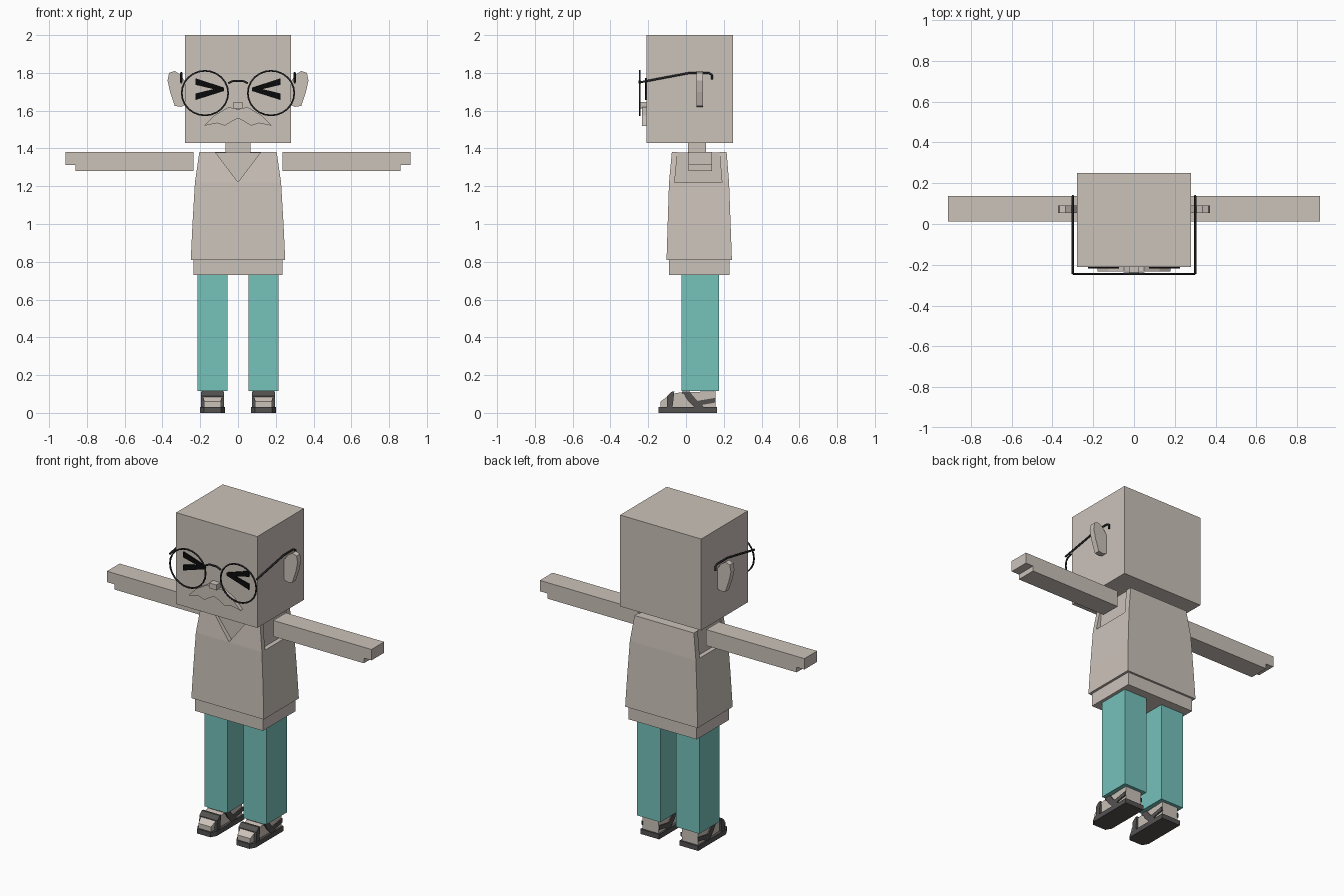
import bpy, bmesh, math

old = bpy.data.objects.get("Cube")
if old:
    bpy.data.objects.remove(old)


def material(name, rgb):
    m = bpy.data.materials.new(name)
    m.use_nodes = True
    m.diffuse_color = (*rgb, 1)
    m.node_tree.nodes["Principled BSDF"].inputs["Base Color"].default_value = (*rgb, 1)
    return m


BEIGE = material("beige", (0.60, 0.54, 0.49))
TEAL = material("teal", (0.18, 0.54, 0.50))
GREY = material("dark grey", (0.09, 0.085, 0.083))
FRAME = material("frame black", (0.02, 0.02, 0.022))
BLACK = material("eye black", (0.003, 0.003, 0.003))


def finish(name, bm, mat):
    bmesh.ops.recalc_face_normals(bm, faces=bm.faces)
    me = bpy.data.meshes.new(name)
    bm.to_mesh(me)
    bm.free()
    me.materials.append(mat)
    ob = bpy.data.objects.new(name, me)
    bpy.context.collection.objects.link(ob)
    return ob


def box(name, x, y, z, mat):
    bm = bmesh.new()
    bmesh.ops.create_cube(bm, size=1)
    for v in bm.verts:
        v.co = [(r[0] + r[1]) / 2 + c * (r[1] - r[0]) for c, r in zip(v.co, (x, y, z))]
    return finish(name, bm, mat)


def prism(name, outline, axis, a, b, mat):
    """Extrude an outline along an axis from a to b."""
    bm = bmesh.new()
    place = {"x": lambda p, t: (t, p[0], p[1]),
             "y": lambda p, t: (p[0], t, p[1]),
             "z": lambda p, t: (p[0], p[1], t)}[axis]
    near, far = ([bm.verts.new(place(p, t)) for p in outline] for t in (a, b))
    bm.faces.new(near)
    bm.faces.new(far)
    for i in range(len(near)):
        j = (i + 1) % len(near)
        bm.faces.new((near[i], near[j], far[j], far[i]))
    return finish(name, bm, mat)


def wire(name, points, mat, radius, cyclic=False):
    cu = bpy.data.curves.new(name, "CURVE")
    cu.dimensions = "3D"
    cu.bevel_depth = radius
    cu.bevel_resolution = 1
    cu.use_fill_caps = True
    sp = cu.splines.new("POLY")
    sp.points.add(len(points) - 1)
    for p, co in zip(sp.points, points):
        p.co = (*co, 1)
    sp.use_cyclic_u = cyclic
    cu.materials.append(mat)
    ob = bpy.data.objects.new(name, cu)
    bpy.context.collection.objects.link(ob)
    return ob


def mx(points, s):
    return [(s * p[0], *p[1:]) for p in points]


# Head, neck and nose
box("head", (-0.28, 0.28), (-0.21, 0.25), (1.43, 2.0), BEIGE)
box("neck", (-0.065, 0.065), (0.01, 0.105), (1.36, 1.45), BEIGE)
box("nose", (-0.025, 0.025), (-0.25, -0.2), (1.612, 1.645), BEIGE)

# Moustache, mirrored from its left half
half = [(0, 1.608), (0.05, 1.619), (0.125, 1.575), (0.18, 1.52), (0.11, 1.534),
        (0.07, 1.52), (0.03, 1.545), (0, 1.56)]
prism("moustache", half + mx(half[-2:0:-1], -1), "y", -0.233, -0.205, BEIGE)

# Torso: hem, shirt core and sleeveless vest
box("shirt_hem", (-0.235, 0.235), (-0.09, 0.23), (0.73, 0.83), BEIGE)
box("shirt", (-0.2, 0.2), (-0.06, 0.2), (0.8, 1.378), BEIGE)
bm = bmesh.new()
rings = [[bm.verts.new((x, y, z)) for x, y in ((-w, f), (w, f), (w, b), (-w, b))]
         for w, f, b, z in ((0.25, -0.103, 0.243, 0.81), (0.241, -0.097, 0.236, 1.0),
                            (0.228, -0.09, 0.228, 1.22))]
bm.faces.new(rings[0])
bm.faces.new(rings[-1])
for lo, hi in zip(rings, rings[1:]):
    for i in range(4):
        j = (i + 1) % 4
        bm.faces.new((lo[i], lo[j], hi[j], hi[i]))
finish("vest", bm, BEIGE)


def lean(ob, amount):
    """Tilt an upper vest panel towards the middle with height."""
    for v in ob.data.vertices:
        v.co.y += amount * (v.co.z - 1.22) / 0.16


collar = [(0.228, 1.22), (0.205, 1.38), (0.12, 1.38), (0, 1.222)]
lean(prism("vest_front", collar + mx(collar[-2::-1], -1), "y", -0.09, -0.06, BEIGE), 0.015)
back = [(0.228, 1.22), (0.205, 1.38)]
lean(prism("vest_back", back + mx(back[::-1], -1), "y", 0.19, 0.228, BEIGE), -0.013)

# Glasses bridge
wire("glasses_bridge", [(-0.052, -0.245, 1.745), (-0.025, -0.245, 1.758), (0.025, -0.245, 1.758),
                        (0.052, -0.245, 1.745)], FRAME, 0.006)

# Paired parts
arm = [(0.235, 1.28), (0.86, 1.28), (0.86, 1.312), (0.913, 1.312), (0.913, 1.38), (0.235, 1.38)]
ear = [(0.27, 1.635), (0.3, 1.62), (0.335, 1.625), (0.36, 1.7), (0.373, 1.76),
       (0.365, 1.8), (0.335, 1.81), (0.305, 1.79), (0.27, 1.74)]
eye = [(0.226, 1.772), (0.226, 1.737), (0.13, 1.714), (0.226, 1.691), (0.226, 1.656),
       (0.074, 1.704), (0.074, 1.722)]
sole = [(0.07, 0.165), (0.07, -0.11), (0.09, -0.145), (0.18, -0.145), (0.2, -0.11), (0.2, 0.165)]
foot = [(-0.135, 0.02), (-0.135, 0.06), (-0.08, 0.1), (-0.03, 0.108), (0.155, 0.115), (0.155, 0.02)]
toe_strap = [(-0.102, 0.025), (-0.1, 0.09), (-0.075, 0.112), (-0.062, 0.112), (-0.072, 0.025)]
ankle_strap = [(-0.02, 0.112), (0.02, 0.112), (0.05, 0.075), (0.1, 0.025), (0.05, 0.025), (0.01, 0.065)]
heel_strap = [(0.04, 0.06), (0.157, 0.08), (0.157, 0.055), (0.07, 0.04)]

for s, side in ((1, "left"), (-1, "right")):
    prism(side + "_arm", mx(arm, s), "y", 0.012, 0.137, BEIGE)
    prism(side + "_ear", mx(ear, s), "y", 0.055, 0.09, BEIGE)
    prism(side + "_eye", mx(eye, s), "y", -0.217, -0.209, BLACK)

    # Glasses
    ring = [(s * 0.175 + 0.123 * math.cos(t), -0.245, 1.693 + 0.118 * math.sin(t))
            for t in (math.tau * i / 24 for i in range(24))]
    wire(side + "_lens_rim", ring, FRAME, 0.005, True)
    wire(side + "_temple", mx([(0.3, -0.245, 1.75), (0.3, 0.02, 1.8), (0.3, 0.12, 1.8),
                               (0.3, 0.137, 1.79), (0.3, 0.137, 1.765)], s), FRAME, 0.006)

    # Trousers and sandals
    x0, x1 = sorted((s * 0.055, s * 0.215))
    box(side + "_leg", (x0, x1), (-0.025, 0.175), (0.115, 0.735), TEAL)
    prism(side + "_sole", mx(sole, s), "z", 0, 0.03, GREY)
    toes = prism(side + "_foot", foot, "x", s * 0.08, s * 0.19, BEIGE)
    for v in toes.data.vertices:
        if v.co.y < -0.1:
            v.co.x += (s * 0.135 - v.co.x) * 0.2
    prism(side + "_toe_strap", toe_strap, "x", s * 0.073, s * 0.197, GREY)
    for a, b, part in ((0.073, 0.081, "inner"), (0.189, 0.197, "outer")):
        prism(f"{side}_{part}_ankle_strap", ankle_strap, "x", s * a, s * b, GREY)
        prism(f"{side}_{part}_heel_strap", heel_strap, "x", s * a, s * b, GREY)
    prism(side + "_instep_strap", ankle_strap[:2] + [(0.02, 0.1), (-0.02, 0.1)],
          "x", s * 0.073, s * 0.197, GREY)
